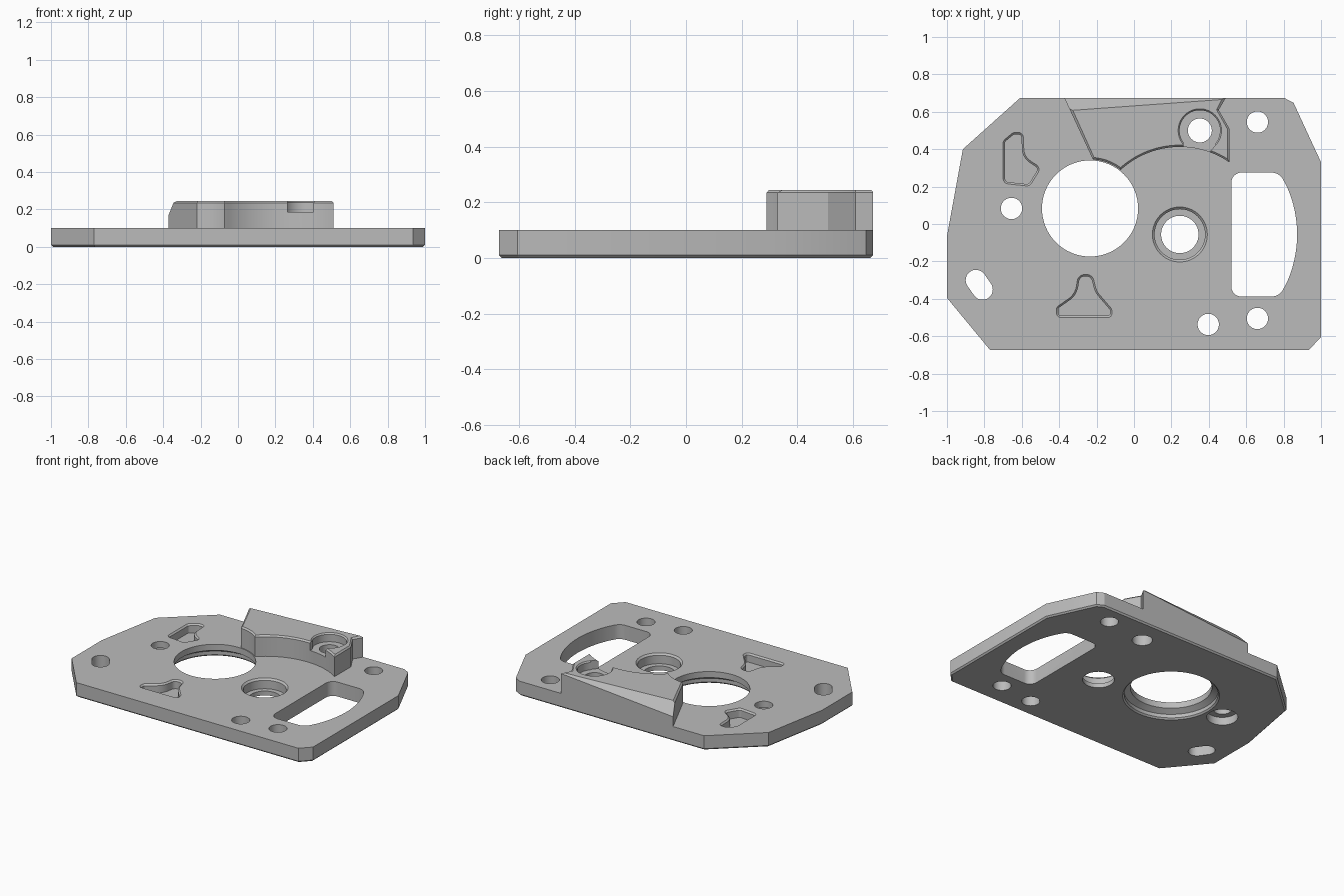
import bpy, bmesh, math
from mathutils import Vector, Matrix

if "Cube" in bpy.data.objects:
    bpy.data.objects.remove(bpy.data.objects["Cube"])

grey = bpy.data.materials.new("machined grey")
grey.diffuse_color = (0.5, 0.5, 0.5, 1)
grey.use_nodes = True
grey.node_tree.nodes["Principled BSDF"].inputs["Base Color"].default_value = grey.diffuse_color


def arc(cx, cy, r, a0, a1, n):
    return [Vector((cx + r * math.cos(math.radians(a0 + (a1 - a0) * i / n)),
                    cy + r * math.sin(math.radians(a0 + (a1 - a0) * i / n)))) for i in range(n + 1)]


def circle(cx, cy, r, n=64):
    return arc(cx, cy, r, 0, 360, n)[:-1]


def rounded(pts, n=6):
    """Polygon from (x, y, corner radius) with arcs at the corners."""
    out, m = [], len(pts)
    for i in range(m):
        p = Vector(pts[i][:2])
        e1, e2 = p - Vector(pts[i - 1][:2]), Vector(pts[(i + 1) % m][:2]) - p
        d1, d2 = e1.normalized(), e2.normalized()
        turn = math.atan2(d1.x * d2.y - d1.y * d2.x, d1.dot(d2))
        if pts[i][2] == 0 or abs(turn) < 0.02:
            out.append(p)
            continue
        k = math.tan(abs(turn) / 2)
        t = min(pts[i][2] * k, 0.48 * e1.length, 0.48 * e2.length)
        start = p - d1 * t
        c = start + Vector((-d1.y, d1.x)) * math.copysign(t / k, turn)
        out += [c + Matrix.Rotation(turn * j / n, 2) @ (start - c) for j in range(n + 1)]
    return out


def ccw(loop):
    loop = [Vector(p) for p in loop]
    area = sum(loop[i - 1].x * loop[i].y - loop[i].x * loop[i - 1].y for i in range(len(loop)))
    return loop if area > 0 else loop[::-1]


def offset(loop, d):
    """Grow (or shrink) a counter-clockwise loop with mitred corners."""
    out = []
    for i, p in enumerate(loop):
        a, b = (p - loop[i - 1]).normalized(), (loop[(i + 1) % len(loop)] - p).normalized()
        na, nb = Vector((a.y, -a.x)), Vector((b.y, -b.x))
        out.append(p + (na + nb) * d / (1 + na.dot(nb)))
    return out


def loft(name, sections):
    """Closed solid through (loop, z) sections."""
    bm = bmesh.new()
    rings = [[bm.verts.new((p.x, p.y, z)) for p in loop] for loop, z in sections]
    n = len(rings[0])
    for a, b in zip(rings, rings[1:]):
        for i in range(n):
            bm.faces.new((a[i], a[(i + 1) % n], b[(i + 1) % n], b[i]))
    bm.faces.new(rings[0])
    bm.faces.new(rings[-1])
    bmesh.ops.recalc_face_normals(bm, faces=bm.faces)
    mesh = bpy.data.meshes.new(name)
    bm.to_mesh(mesh)
    bm.free()
    ob = bpy.data.objects.new(name, mesh)
    bpy.context.collection.objects.link(ob)
    return ob


def select(ob):
    bpy.ops.object.select_all(action='DESELECT')
    ob.select_set(True)
    bpy.context.view_layer.objects.active = ob


def cut(cutter, *targets):
    cutter.hide_render = True
    for ob in targets:
        mod = ob.modifiers.new("cut", 'BOOLEAN')
        mod.operation, mod.solver, mod.object = 'DIFFERENCE', 'EXACT', cutter
        select(ob)
        bpy.ops.object.modifier_apply(modifier=mod.name)
    bpy.data.objects.remove(cutter)


def bore(cx, cy, steps):
    """Turned cutter from (radius, z) steps."""
    return loft("bore_cutter", [(circle(cx, cy, r), z) for r, z in steps])


BACK = 0.673
T = 0.1

# base plate with chamfered bottom edge
outline = ccw([(-0.61, BACK), (0.805, BACK), (0.853, 0.648), (1, 0.33), (1, -0.605), (0.935, -BACK),
               (-0.77, -BACK), (-1, -0.395), (-1, -0.065), (-0.915, 0.40)])
plate = loft("base_plate", [(offset(outline, -0.01), 0), (outline, 0.01), (outline, T)])

# raised block, its front wall made of two arcs
wall = [Vector((-0.372, BACK))] + arc(-0.235, 0.083, 0.263, 86.7, 51.6, 10)
wall += arc(0.245, -0.056, 0.468, 132.2, 55.5, 28)
wall += [Vector(p) for p in ((0.51, 0.51), (0.453, 0.61), (0.49, BACK))]
wall = ccw(wall)
inset = [Vector((q.x, BACK)) if p.y > 0.65 else q for p, q in zip(wall, offset(wall, -0.01))]
block = loft("raised_block", [(wall, T), (wall, 0.235), (inset, 0.245)])

# sloping back of the block
a, b, c = Vector((-0.34, 0.607, 0.245)), Vector((0.49, 0.667, 0.245)), Vector((-0.372, BACK, 0.168))
normal = (b - a).cross(c - a).normalized()
if normal.z < 0:
    normal.negate()
bm = bmesh.new()
bm.from_mesh(block.data)
res = bmesh.ops.bisect_plane(bm, geom=bm.verts[:] + bm.edges[:] + bm.faces[:], plane_co=a,
                             plane_no=normal, clear_outer=True)
bmesh.ops.holes_fill(bm, edges=[e for e in bm.edges if e.is_boundary], sides=0)
bmesh.ops.recalc_face_normals(bm, faces=bm.faces)
bm.to_mesh(block.data)
bm.free()

# large opening, wider underneath
cut(bore(-0.235, 0.083, [(0.315, -0.01), (0.305, 0), (0.295, 0.01), (0.295, 0.035), (0.257, 0.058),
                         (0.257, 0.12)]), plate)
# chamfered bearing seat
cut(bore(0.245, -0.056, [(0.1, -0.02), (0.1, 0.03), (0.135, 0.03), (0.135, 0.088), (0.147, T),
                         (0.157, 0.11)]), plate)
# hole with a counterbore below
cut(bore(-0.655, 0.083, [(0.098, -0.02), (0.098, 0.055), (0.057, 0.055), (0.057, 0.12)]), plate)
# plain bolt holes
for x, y in ((0.66, 0.545), (0.66, -0.505), (0.397, -0.537)):
    cut(bore(x, y, [(0.057, -0.02), (0.057, 0.12)]), plate)
# screw seat through the block, with its front notch
cut(bore(0.352, 0.5, [(0.064, -0.02), (0.064, 0.185), (0.108, 0.185), (0.108, 0.236), (0.116, 0.245),
                      (0.126, 0.255)]), plate, block)
notch = ccw([(0.265, 0.37), (0.265, 0.45), (0.42, 0.45), (0.437, 0.424), (0.388, 0.365)])
cut(loft("notch_cutter", [(notch, 0.185), (notch, 0.3)]), block)

# slanted slot
ang = math.degrees(math.atan2(-0.05, 0.035))
slot = ccw(arc(-0.845, -0.30, 0.055, ang + 90, ang + 270, 16) + arc(-0.81, -0.35, 0.055, ang - 90, ang + 90, 16))
cut(loft("slot_cutter", [(slot, -0.02), (slot, 0.12)]), plate)

# window with a bowed right side
bow = [(p.x, p.y, 0) for p in arc(0.245, -0.056, 0.627, -24, 24, 20)]
window = ccw(rounded([(0.52, 0.275, 0.055), (0.52, -0.388, 0.055), (0.777, -0.388, 0.12)] + bow
                     + [(0.777, 0.275, 0.12)], 8))
cut(loft("window_cutter", [(window, -0.02), (window, 0.12)]), plate)

# two blind pockets with chamfered rims
pockets = (
    [(-0.70, 0.217, 0.03), (-0.558, 0.202, 0.03), (-0.497, 0.30, 0.03), (-0.588, 0.36, 0.08),
     (-0.592, 0.488, 0.035), (-0.645, 0.49, 0.03), (-0.70, 0.445, 0.03)],
    [(-0.415, -0.5, 0.025), (-0.415, -0.445, 0.025), (-0.315, -0.375, 0.1), (-0.298, -0.27, 0.04),
     (-0.222, -0.27, 0.04), (-0.20, -0.36, 0.1), (-0.118, -0.455, 0.03), (-0.118, -0.5, 0.025)])
for pts in pockets:
    rim = ccw(rounded(pts))
    low = offset(rim, -0.01)
    cut(loft("pocket_cutter", [(low, 0.04), (low, 0.09), (rim, T), (offset(rim, 0.01), 0.11)]), plate)

for ob in (plate, block):
    ob.data.materials.clear()
    ob.data.materials.append(grey)
    select(ob)
    bpy.ops.object.shade_smooth_by_angle(angle=math.radians(25))
